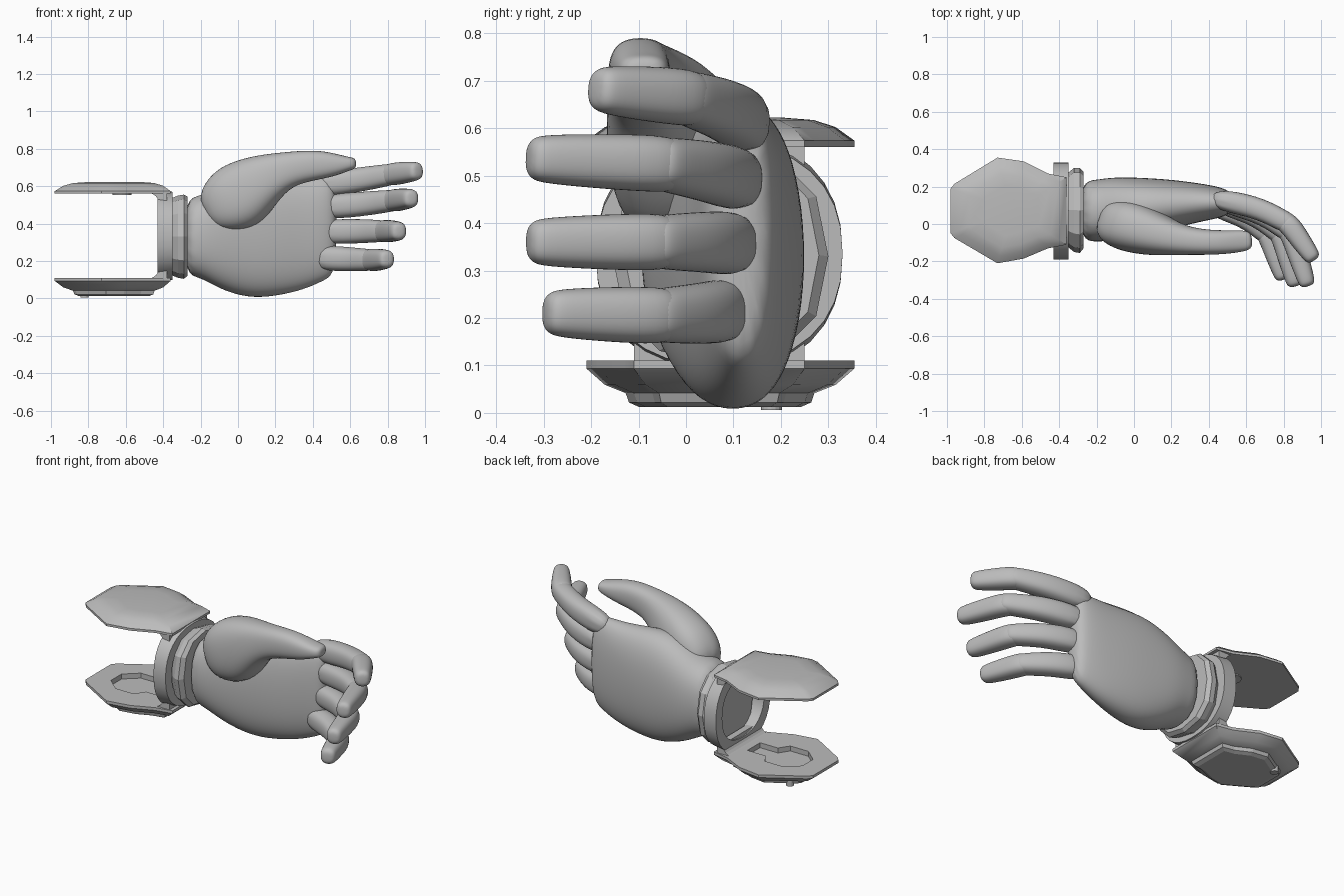
import bpy, bmesh, math
from mathutils import Vector

cube = bpy.data.objects.get("Cube")
if cube:
    bpy.data.objects.remove(cube)

GREY = (0.5, 0.5, 0.5, 1)
grey = bpy.data.materials.new("plain grey plastic")
grey.use_nodes = True
grey.diffuse_color = GREY
grey.node_tree.nodes["Principled BSDF"].inputs["Base Color"].default_value = GREY


def bridge(name, rings, closed=False, smooth=False):
    """Skin a list of equal-length point rings; cap the ends unless closed."""
    bm = bmesh.new()
    loops = [[bm.verts.new(p) for p in ring] for ring in rings]
    n = len(loops[0])
    pairs = list(zip(loops, loops[1:]))
    if closed:
        pairs.append((loops[-1], loops[0]))
    else:
        bm.faces.new(loops[0])
        bm.faces.new(loops[-1])
    for a, b in pairs:
        for i in range(n):
            j = (i + 1) % n
            bm.faces.new((a[i], a[j], b[j], b[i]))
    bmesh.ops.recalc_face_normals(bm, faces=bm.faces)
    mesh = bpy.data.meshes.new(name)
    bm.to_mesh(mesh)
    bm.free()
    mesh.materials.append(grey)
    obj = bpy.data.objects.new(name, mesh)
    bpy.context.collection.objects.link(obj)
    if smooth:
        for f in mesh.polygons:
            f.use_smooth = True
        sub = obj.modifiers.new("rounding", "SUBSURF")
        sub.levels = sub.render_levels = 2
    return obj


def oval(n, power, turn=0.0):
    """Unit superellipse points."""
    pts = []
    for i in range(n):
        a = math.tau * (i + turn) / n
        c, s = math.cos(a), math.sin(a)
        pts.append((math.copysign(abs(c) ** (2 / power), c),
                    math.copysign(abs(s) ** (2 / power), s)))
    return pts


def section(x, zlo, zhi, ylo, yhi, n=16, power=2.4):
    """Oval cross-section standing across x."""
    return [(x, (ylo + yhi) / 2 + u * (yhi - ylo) / 2,
             (zlo + zhi) / 2 + v * (zhi - zlo) / 2) for u, v in oval(n, power)]


def limb(name, path, n=10):
    """Rounded tube along (x, y, z, depth radius, height radius) stations."""
    pts = [Vector(p[:3]) for p in path]
    rings = []
    for i, p in enumerate(path):
        t = (pts[min(i + 1, len(pts) - 1)] - pts[max(i - 1, 0)]).normalized()
        side = Vector((0, 0, 1)).cross(t).normalized()
        up = t.cross(side)
        stations = [(0, 1.04)]
        if i == len(path) - 1:
            stations += [(0.5, 0.88), (0.75, 0.5)]
        for ahead, k in stations:
            c = pts[i] + t * p[3] * ahead
            rings.append([c + side * u * p[3] * k + up * v * p[4] * k
                          for u, v in oval(n, 2.6, 0.5)])
    return bridge(name, rings, smooth=True)


# Palm and wrist
palm_stations = [
    (-0.29, .12, .54, -.09, .23), (-0.2, .11, .55, -.10, .24),
    (-0.1, .045, .61, -.09, .255), (0.05, -.005, .67, -.06, .25),
    (0.2, .005, .66, -.03, .24), (0.35, .04, .65, .01, .22),
    (0.46, .09, .66, .03, .2), (0.53, .13, .64, .06, .17)]
bridge("palm", [section(*s) for s in palm_stations], smooth=True)

# Thumb with its fleshy base
limb("thumb", [
    (-0.17, .03, .46, .09, .09), (-0.09, .0, .50, .13, .16),
    (0.02, -.02, .55, .14, .19), (0.14, -.06, .64, .11, .14),
    (0.27, -.09, .695, .075, .09), (0.42, -.1, .715, .065, .08),
    (0.52, -.095, .715, .062, .06), (0.59, -.09, .72, .055, .037)], 12)

# Fingers: knuckle, mid, joint and tip centres
fingers = {
    "index": [(.4, .14, .60), (.65, .095, .635), (.83, .0, .665), (.945, -.165, .68)],
    "middle": [(.42, .13, .485), (.67, .07, .505), (.84, -.05, .525), (.92, -.30, .535)],
    "ring": [(.42, .12, .355), (.64, .06, .36), (.79, -.06, .36), (.855, -.30, .36)],
    "little": [(.4, .1, .22), (.58, .05, .21), (.72, -.06, .205), (.79, -.265, .21)]}
for name, (base, mid, joint, tip) in fingers.items():
    near = Vector(joint).lerp(Vector(mid), 0.25)
    belly = Vector(joint).lerp(Vector(tip), 0.45)
    limb(name + "_finger_lower", [
        (*base, .06, .07), (*mid, .06, .066), (*near, .058, .06), (*joint, .054, .056)])
    limb(name + "_finger_tip", [
        (*near, .052, .054), (*joint, .06, .061), (*belly, .056, .059), (*tip, .047, .052)])

# Faceted wrist collar
collar = [(-0.37, .13, .53, -.11, .26), (-0.32, .11, .55, -.15, .3),
          (-0.29, .105, .555, -.155, .3), (-0.27, .12, .545, -.13, .28)]
bridge("wrist_collar", [section(*s, n=12) for s in collar])

# Open cuff ring
ring_shape = [(-0.43, .085, .585, -.19, .33), (-0.35, .1, .57, -.19, .33),
              (-0.35, .15, .52, -.13, .27), (-0.43, .15, .52, -.13, .27)]
cuff = bridge("cuff_ring", [section(*s, n=32, power=2.3) for s in ring_shape], closed=True)

# Cuff plates: flat inside, domed outside
half_a = [(-.98, .19), (-.96, .215), (-.73, .355), (-.59, .335), (-.46, .27), (-.36, .25)]
half_b = [(-.36, -.11), (-.46, -.13), (-.59, -.185), (-.73, -.21), (-.96, -.075), (-.98, -.05)]
outline = half_a + half_b
CX, CY = -0.65, 0.07


def slab(name, levels, shape=outline):
    return bridge(name, [[(CX + (x - CX) * k, CY + (y - CY) * k, z) for x, y in shape]
                         for k, z in levels])


def dome(name, inner, height):
    return slab(name, [(k, inner + height * h) for k, h in
                       ((1, 0), (1, .22), (.86, .68), (.7, .92), (.48, 1))])


upper = dome("upper_cuff_plate", .56, .062)
lower = dome("lower_cuff_plate", .11, -.075)
slab("lower_plate_pod", [(.72, .055), (.68, .022), (.6, .012)])

# Recess inside the lower plate
pocket = [(-.86, .12), (-.78, .19), (-.66, .19), (-.62, .13), (-.5, .13),
          (-.5, .01), (-.62, .01), (-.66, -.05), (-.78, -.05), (-.86, .02)]
cutter = slab("pocket_cutter", [(1, .08), (1, .16)], pocket)
cut = lower.modifiers.new("pocket", "BOOLEAN")
cut.operation = "DIFFERENCE"
cut.solver = "EXACT"
cut.object = cutter
bpy.context.view_layer.objects.active = lower
bpy.ops.object.modifier_apply(modifier="pocket")
bpy.data.objects.remove(cutter)

# Curved fillets between ring and plates
for name, z, up in (("upper_fillet", .565, -1), ("lower_fillet", .105, 1)):
    r = 0.065
    arc = [(-.42 - r + r * math.sin(a), z + up * r * (1 - math.cos(a)))
           for a in (i * math.pi / 12 for i in range(7))]
    arc += [(-.38, z + up * r), (-.38, z)]
    bridge(name, [[(x, y, h) for x, h in arc] for y in (-.11, .25)])

# Small round studs
for name, x, y, z0, z1, r in (("upper_plate_disc", -.62, .07, .553, .565, .05),
                              ("lower_plate_stud", -.82, .18, .006, .06, .022)):
    bridge(name, [[(x + r * u, y + r * v, z) for u, v in oval(16, 2)] for z in (z0, z1)])

# Smooth the curved hard parts while keeping their edges
bpy.ops.object.select_all(action="DESELECT")
for obj in (upper, lower, cuff):
    obj.select_set(True)
bpy.context.view_layer.objects.active = upper
bpy.ops.object.shade_smooth_by_angle(angle=math.radians(30))
